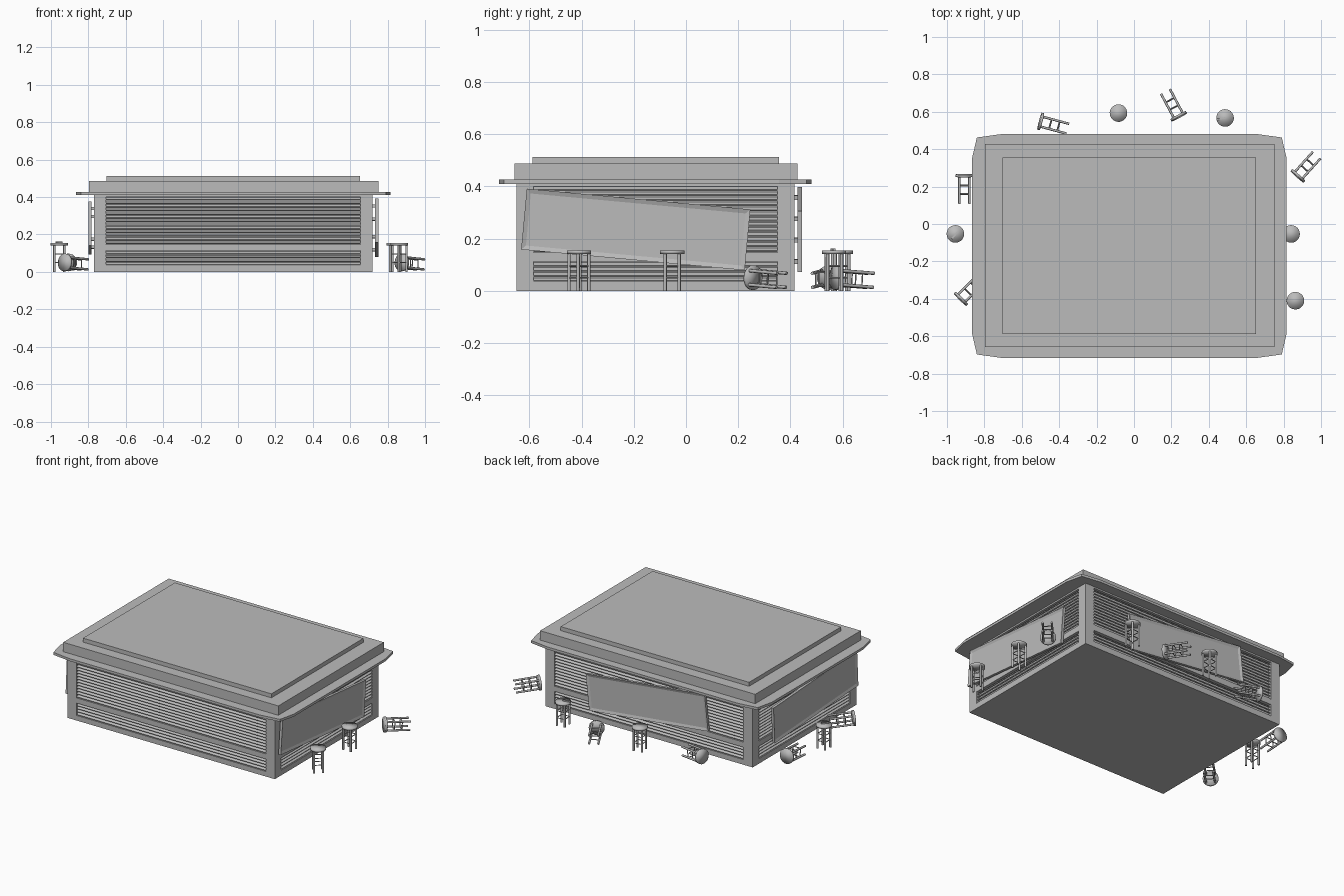
import bpy, bmesh
from math import radians, pi
from mathutils import Matrix, Vector

cube = bpy.data.objects.get("Cube")
if cube:
    bpy.data.objects.remove(cube)

grey = bpy.data.materials.new("plain_grey")
grey.use_nodes = True
GREY = (0.5, 0.5, 0.5, 1)
grey.diffuse_color = GREY
grey.node_tree.nodes["Principled BSDF"].inputs["Base Color"].default_value = GREY


def add_box(bm, lo, hi, tilt=0):
    """Box between two corners, optionally tilted about its own x axis."""
    lo, hi = Vector(lo), Vector(hi)
    m = (Matrix.Translation((lo + hi) / 2) @ Matrix.Rotation(tilt, 4, 'X')
         @ Matrix.Diagonal((*(hi - lo), 1)))
    return bmesh.ops.create_cube(bm, size=1, matrix=m)["verts"]


def add_rod(bm, a, b, radius, sides, smooth_caps=False):
    """Cylinder from point a to point b."""
    a, b = Vector(a), Vector(b)
    m = Matrix.Translation((a + b) / 2) @ (b - a).to_track_quat('Z', 'Y').to_matrix().to_4x4()
    verts = bmesh.ops.create_cone(bm, cap_ends=True, segments=sides, radius1=radius,
                                  radius2=radius, depth=(b - a).length, matrix=m)["verts"]
    for f in {f for v in verts for f in v.link_faces}:
        f.smooth = smooth_caps or len(f.verts) == 4


def to_mesh(name, bm):
    mesh = bpy.data.meshes.new(name)
    bmesh.ops.recalc_face_normals(bm, faces=bm.faces)
    bm.to_mesh(mesh)
    bm.free()
    mesh.materials.append(grey)
    return mesh


def place(name, mesh, matrix=Matrix()):
    ob = bpy.data.objects.new(name, mesh)
    bpy.context.collection.objects.link(ob)
    ob.matrix_world = matrix
    return ob


def box(name, lo, hi):
    bm = bmesh.new()
    add_box(bm, lo, hi)
    return place(name, to_mesh(name, bm))


# Building extents
X0, X1, Y0, Y1 = -0.77, 0.72, -0.65, 0.415
CX, CY = (X0 + X1) / 2, (Y0 + Y1) / 2
POST, RECESS, WALL_TOP = 0.065, 0.022, 0.41

# Recessed core and corner posts
box("wall_core", (X0 + RECESS, Y0 + RECESS, 0), (X1 - RECESS, Y1 - RECESS, WALL_TOP))
bm = bmesh.new()
for x in (X0, X1 - POST):
    for y in (Y0, Y1 - POST):
        add_box(bm, (x, y, 0), (x + POST, y + POST, WALL_TOP))
place("corner_posts", to_mesh("corner_posts", bm))

# Eave slab with clipped, flared corners
bm = bmesh.new()
HX, HY = 0.84, 0.598
corner = [(HX, HY - 0.125), (HX - 0.025, HY - 0.018), (HX - 0.155, HY)]
outline = []
for sx, sy, step in ((1, 1, 1), (-1, 1, -1), (-1, -1, 1), (1, -1, -1)):
    outline += [(CX + sx * x, CY + sy * y) for x, y in corner[::step]]
face = bm.faces.new([bm.verts.new((x, y, WALL_TOP)) for x, y in outline])
top = bmesh.ops.extrude_face_region(bm, geom=[face])["geom"]
bmesh.ops.translate(bm, vec=(0, 0, 0.016),
                    verts=[g for g in top if isinstance(g, bmesh.types.BMVert)])
place("eave_slab", to_mesh("eave_slab", bm))

# Stepped roof
box("roof_lower", (-0.797, -0.657, 0.425), (0.75, 0.427, 0.487))
box("roof_upper", (-0.703, -0.588, 0.487), (0.652, 0.356, 0.513))

# Wall frames: local x runs along the wall, local -y points outwards
walls = {
    "front": (0, (CX, Y0), X1 - X0),
    "left": (90, (X1, CY), Y1 - Y0),
    "back": (180, (CX, Y1), X1 - X0),
    "right": (270, (X0, CY), Y1 - Y0),
}
frames = {}
for side, (turn, (x, y), width) in walls.items():
    m = Matrix.Translation((x, y, 0)) @ Matrix.Rotation(radians(turn), 4, 'Z')
    frames[side] = m
    h = width / 2 - POST

    # Rails
    bm = bmesh.new()
    for z0, z1 in ((0, 0.033), (0.113, 0.147), (0.4, WALL_TOP)):
        add_box(bm, (-h, 0, z0), (h, RECESS, z1))
    place(side + "_rails", to_mesh(side + "_rails", bm), m)

    # Slanted louvre slats
    bm = bmesh.new()
    for start, count in ((0.042, 4), (0.157, 13)):
        for i in range(count):
            z = start + i * 0.0195
            add_box(bm, (-h, 0.002, z - 0.003), (h, RECESS, z + 0.003), radians(32))
    place(side + "_slats", to_mesh(side + "_slats", bm), m)

# Crooked sign boards with a raised rim and stand-off brackets
SW, SH = 0.43, 0.117
bm = bmesh.new()
verts = add_box(bm, (-SW, -0.03, -SH), (SW, -0.013, SH))
bm.normal_update()
front = [f for f in bm.faces if f.normal.y < -0.9]
bmesh.ops.inset_region(bm, faces=front, thickness=0.024, depth=-0.006)
for sx in (-1, 1):
    for sz in (-1, 1):
        x, z = sx * (SW - 0.05), sz * (SH - 0.035)
        add_box(bm, (x - 0.008, -0.014, z - 0.008), (x + 0.008, 0.02, z + 0.008))
sign_mesh = to_mesh("sign_board", bm)
for side, along, tilt in (("left", -0.075, 5.3), ("back", 0.005, -6.2), ("right", 0.075, -3.2)):
    place(side + "_sign", sign_mesh, frames[side] @ Matrix.Translation((along, 0, 0.235))
          @ Matrix.Rotation(radians(tilt), 4, 'Y'))

# Stool: round seat, four legs, two tiers of rungs
SEAT = 0.155
bm = bmesh.new()
add_rod(bm, (0, 0, SEAT - 0.013), (0, 0, SEAT), 0.047, 24, True)
LEG = 0.027
for i in range(4):
    r = Matrix.Rotation(i * pi / 2, 4, 'Z')
    add_rod(bm, r @ Vector((LEG, LEG, 0)), r @ Vector((LEG, LEG, SEAT - 0.01)), 0.0065, 8)
    for z in (0.05, 0.095):
        add_rod(bm, r @ Vector((LEG, LEG, z)), r @ Vector((-LEG, LEG, z)), 0.003, 6)
stool_mesh = to_mesh("stool", bm)

# Standing stools: x, y, turn
standing = [(-0.083, 0.593, 10), (0.487, 0.567, 5), (0.84, -0.053, 0),
            (0.863, -0.41, 40), (-0.955, -0.053, 0)]
for x, y, turn in standing:
    place("standing_stool", stool_mesh, Matrix.Translation((x, y, 0))
          @ Matrix.Rotation(radians(turn), 4, 'Z'))

# Fallen stools: centre of the seat face, heading from seat to feet
fallen = [(-0.505, 0.55, -15), (0.242, 0.57, 118), (0.872, 0.252, 48),
          (-0.907, 0.265, -90), (-0.93, -0.405, 45)]
for x, y, heading in fallen:
    m = (Matrix.Translation((x, y, 0.051)) @ Matrix.Rotation(radians(heading), 4, 'Z')
         @ Matrix.Rotation(radians(-86), 4, 'Y') @ Matrix.Translation((0, 0, -SEAT)))
    place("fallen_stool", stool_mesh, m)

# Small sticks left on two of the seats
bm = bmesh.new()
add_box(bm, (-0.024, -0.004, 0), (0.024, 0.004, 0.008))
stick_mesh = to_mesh("stick", bm)
for x, y, turn in ((0.465, 0.563, 12), (-0.958, -0.06, 50)):
    place("seat_stick", stick_mesh, Matrix.Translation((x, y, SEAT))
          @ Matrix.Rotation(radians(turn), 4, 'Z'))
